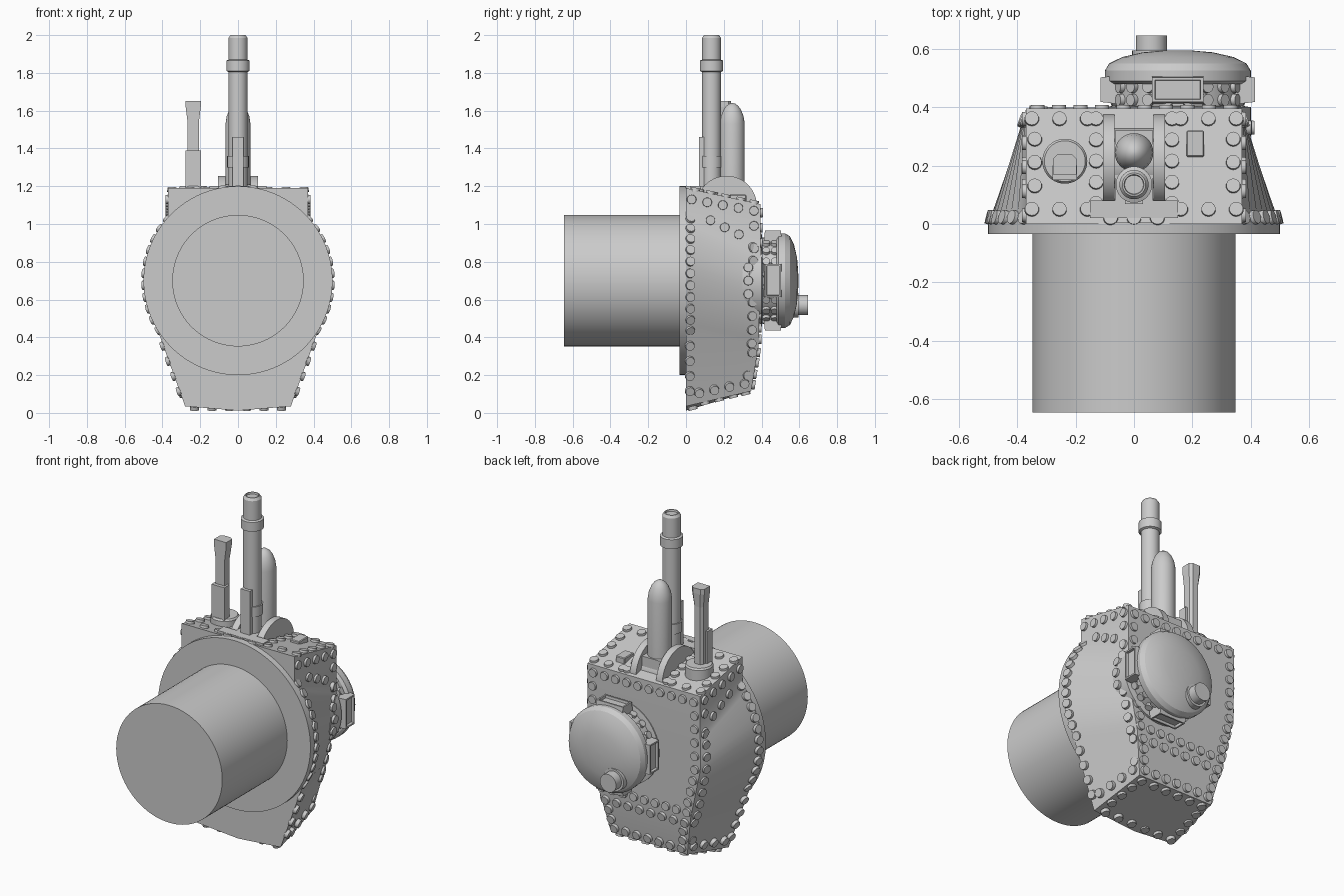
import bpy, bmesh, math
from mathutils import Vector, Matrix

if "Cube" in bpy.data.objects:
    bpy.data.objects.remove(bpy.data.objects["Cube"])

paint = bpy.data.materials.new("armour_grey")
paint.use_nodes = True
grey = (0.6, 0.6, 0.6, 1)
paint.diffuse_color = grey
paint.node_tree.nodes["Principled BSDF"].inputs["Base Color"].default_value = grey


def finish(name, bm, smooth=True):
    bmesh.ops.recalc_face_normals(bm, faces=bm.faces)
    mesh = bpy.data.meshes.new(name)
    bm.to_mesh(mesh)
    bm.free()
    mesh.materials.append(paint)
    ob = bpy.data.objects.new(name, mesh)
    bpy.context.collection.objects.link(ob)
    if smooth:
        bpy.ops.object.select_all(action="DESELECT")
        ob.select_set(True)
        bpy.context.view_layer.objects.active = ob
        bpy.ops.object.shade_smooth_by_angle(angle=math.radians(30))
    return ob


def lathe(name, base, axis, profile, sides=48):
    """Revolve (radius, distance along axis) pairs around an axis."""
    bm = bmesh.new()
    turn = Vector(axis).to_track_quat("Z", "Y")
    rings = []
    for r, h in profile:
        rings.append([bm.verts.new(Vector(base) + turn @ Vector(
            (r * math.cos(t), r * math.sin(t), h)))
            for t in (2 * math.pi * i / sides for i in range(sides))])
    for a, b in zip(rings, rings[1:]):
        for i in range(sides):
            j = (i + 1) % sides
            bm.faces.new((a[i], a[j], b[j], b[i]))
    bm.faces.new(rings[0])
    bm.faces.new(rings[-1])
    return finish(name, bm)


def box(name, x, y, z, bevel=0.0):
    bm = bmesh.new()
    bmesh.ops.create_cube(bm, size=1)
    for v in bm.verts:
        v.co = Vector([(lo + hi) / 2 + c * (hi - lo) for c, (lo, hi) in zip(v.co, (x, y, z))])
    if bevel:
        bmesh.ops.bevel(bm, geom=bm.edges[:], offset=bevel, segments=1, affect="EDGES")
    return finish(name, bm, False)


Y, Z, X = (0, 1, 0), (0, 0, 1), (1, 0, 0)
MID = 0.7

# Basket drum and round mounting flange
lathe("basket_drum", (0, -0.645, MID), Y, [(0.348, 0), (0.348, 0.63)], 96)
lathe("mounting_flange", (0, -0.035, MID), Y, [(0.5, 0), (0.5, 0.04)], 96)

# Hull: front outline lofted back to the narrower rear outline
front = [(0.28, 0.035)]
rear = [(0.25, 0.345, 0.115)]
STEPS = 14
for i in range(STEPS + 1):
    f = i / STEPS
    a = math.radians(-32 + 74 * f)
    front.append((0.5 * math.cos(a), MID + 0.5 * math.sin(a)))
    rear.append((0.3 + 0.07 * min(1, f * 1.6), 0.385 + 0.01 * f, 0.36 + 0.5 * f))
front.append((0.37, 1.19))
rear.append((0.37, 0.395, 1.105))

bm = bmesh.new()
cols = []
for s in (-1, 1):
    cols.append(([bm.verts.new((s * x, 0, z)) for x, z in front],
                 [bm.verts.new((s * x, y, z)) for x, y, z in rear]))
(lf, lr), (rf, rr) = cols
for i in range(len(front) - 1):
    for a, b in ((lf, lr), (rf, rr), (lf, rf), (lr, rr)):
        bm.faces.new((a[i], a[i + 1], b[i + 1], b[i]))
bm.faces.new((lf[-1], rf[-1], rr[-1], lr[-1]))
keel = bm.verts.new((0, 0, 0.012))
bm.faces.new((lf[0], keel, rf[0], rr[0], lr[0]))
bm.faces.new((lf[0], rf[0], keel))
finish("turret_hull", bm)

# Rivets
rivets = bmesh.new()


def rivet(p, n, r=0.026, h=0.013):
    n = Vector(n).normalized()
    m = Matrix.Translation(Vector(p) + n * (h / 2 - 0.004)) @ n.to_track_quat("Z", "Y").to_matrix().to_4x4()
    bmesh.ops.create_cone(rivets, cap_ends=True, segments=14, radius1=r, radius2=r * 0.92,
                          depth=h + 0.008, matrix=m)


def row(p, q, count, n, mirror=False):
    p, q, n = Vector(p), Vector(q), Vector(n)
    for i in range(count):
        c = p.lerp(q, i / (count - 1))
        rivet(c, n)
        if mirror:
            rivet((-c.x, c.y, c.z), (-n.x, n.y, n.z))


def roof(x, y):
    return (x, y, 1.19 - 0.215 * y)


roof_n = (0, 0.21, 1)
for y in (0.05, 0.36):
    row(roof(0.16, y), roof(0.35, y), 3, roof_n, True)
row(roof(0.34, 0.13), roof(0.34, 0.29), 3, roof_n, True)
row(roof(0.13, 0.07), roof(0.13, 0.36), 5, roof_n, True)
row(roof(-0.08, 0.02), roof(0.08, 0.02), 3, roof_n)

# Rivets on the rear plate
row((-0.33, 0.395, 1.06), (0.33, 0.395, 1.06), 10, Y)
row((0.335, 0.393, 0.98), (0.335, 0.391, 0.66), 5, Y, True)
row((0.32, 0.39, 0.59), (0.285, 0.386, 0.45), 3, Y, True)
row((-0.28, 0.386, 0.39), (0.28, 0.386, 0.39), 9, Y)
low_n = (0, 1, -0.16)
row((-0.26, 0.381, 0.32), (0.26, 0.381, 0.32), 8, low_n)
row((-0.22, 0.354, 0.15), (0.22, 0.354, 0.15), 7, low_n)
row((0.245, 0.373, 0.265), (0.235, 0.362, 0.205), 2, low_n, True)

# Rivets on the upper flat sides and the lower side edges
row((0.37, 0.03, 1.13), (0.37, 0.36, 1.07), 5, X, True)
row((0.37, 0.13, 1.02), (0.37, 0.28, 0.945), 3, X, True)
row((0.37, 0.36, 0.99), (0.37, 0.36, 0.87), 2, X, True)
row((0.3, 0.07, 0.105), (0.265, 0.31, 0.155), 4, (1, 0.15, -0.3), True)

# Rivets following the front and rear edges of the lofted sides
for s in (-1, 1):
    for k in range(1, 5):
        t = k / 5
        rivet((s * (0.28 + 0.144 * t), 0.02, 0.035 + 0.4 * t), (s, 0.2, -0.35))
    for k in range(11):
        a = math.radians(-32 + 7.3 * k)
        rivet((s * 0.494 * math.cos(a), 0.022, MID + 0.494 * math.sin(a)),
              (s * math.cos(a), 0.25, math.sin(a)))
    for i in range(0, STEPS + 1, 2):
        fx, fz = front[i + 1]
        rx, ry, rz = rear[i + 1]
        t = 0.9
        rivet((s * (fx + (rx - fx) * t), ry * t, fz + (rz - fz) * t), (s, 0.35, -0.08))
    row((s * 0.295, 0.35, 0.32), (s * 0.265, 0.325, 0.2), 2, (s, 0.3, -0.2))

# Rivets round the floor plate
floor_n = (0, 0.25, -1)
row((-0.23, 0.035, 0.028), (0.23, 0.035, 0.028), 6, floor_n)
row((-0.21, 0.315, 0.107), (0.21, 0.315, 0.107), 6, floor_n)
row((0.24, 0.1, 0.056), (0.225, 0.25, 0.092), 3, floor_n, True)

# Cupola on the rear plate: base, ring and domed lid
CX = 0.15
lathe("cupola_base", (CX, 0.3, MID), Y, [(0.25, 0), (0.25, 0.1), (0.22, 0.105)], 64)
lathe("cupola_ring", (CX, 0.39, MID), Y, [(0.215, 0), (0.215, 0.11)], 64)
lathe("cupola_lid", (CX, 0.48, MID), Y,
      [(0.235, 0), (0.25, 0.01), (0.25, 0.045), (0.235, 0.07), (0.19, 0.092),
       (0.12, 0.108), (0.05, 0.114), (0.005, 0.115)], 64)
lathe("lid_vent_collar", (0.06, 0.55, 0.57), Y, [(0.066, 0), (0.066, 0.045)], 32)
lathe("lid_vent", (0.06, 0.55, 0.57), Y, [(0.053, 0), (0.053, 0.096)], 32)
for k in range(20):
    a = 2 * math.pi * (k + 0.5) / 20
    d = Vector((math.cos(a), 0, math.sin(a)))
    for y in (0.425, 0.47):
        rivet(Vector((CX, y, MID)) + d * 0.215, d, 0.022, 0.015)
for dz in (-0.07, 0, 0.07):
    rivet((CX + math.sqrt(0.25 ** 2 - dz * dz), 0.33, MID + dz), (1, 0, dz))
finish("rivets", rivets)

# Vision blocks round the cupola, each with a recessed slit
for k, name in enumerate(("left", "upper", "right", "lower")):
    bm = bmesh.new()
    bmesh.ops.create_cube(bm, size=1)
    for v in bm.verts:
        v.co = Vector((0.23 + v.co.x * 0.07, 0.46 + v.co.y * 0.1, v.co.z * 0.175))
        if v.co.x > 0.23:
            v.co.y += 0.008 if v.co.y < 0.46 else -0.008
    outer = [f for f in bm.faces if f.calc_center_median().x > 0.26]
    bmesh.ops.inset_region(bm, faces=outer, thickness=0.013, depth=0)
    bmesh.ops.inset_region(bm, faces=outer, thickness=0.002, depth=-0.015)
    bm.transform(Matrix.Translation((CX, 0, MID)) @ Matrix.Rotation(-k * math.pi / 2, 4, "Y"))
    finish(name + "_vision_block", bm, False)

# Gun mount: two cheek discs and the drum between them
for s, name in ((-1, "right"), (1, "left")):
    lathe(name + "_mount_cheek", (s * 0.086 - 0.02, 0.215, 1.095), X, [(0.16, 0), (0.16, 0.04)], 64)
lathe("mantlet_drum", (-0.07, 0.215, 1.095), X, [(0.115, 0), (0.115, 0.14)], 48)
box("mantlet_block", (-0.065, 0.065), (0.075, 0.32), (1.08, 1.2))
box("mount_plate", (-0.15, 0.15), (0.02, 0.08), (1.16, 1.2))

# Gun barrel, recoil cylinder and guard
lathe("gun_barrel", (0, 0.135, 1.15), Z,
      [(0.05, 0), (0.05, 0.15), (0.057, 0.15), (0.057, 0.21), (0.05, 0.21), (0.05, 0.655),
       (0.062, 0.66), (0.062, 0.715), (0.05, 0.72), (0.05, 0.835), (0.04, 0.85), (0.034, 0.85), (0.032, 0.84)])
lathe("recoil_cylinder", (0, 0.245, 1.15), Z,
      [(0.066, 0), (0.066, 0.38), (0.06, 0.42), (0.046, 0.455), (0.032, 0.475), (0.014, 0.488), (0.002, 0.49)])
box("barrel_guard", (-0.03, 0.03), (0.068, 0.1), (1.18, 1.46))

# Periscope with flared head, and a roof plate
lathe("periscope_base", (-0.237, 0.215, 1.1), Z, [(0.077, 0), (0.077, 0.09), (0.07, 0.1)], 40)
box("periscope_housing", (-0.279, -0.195), (0.15, 0.2), (1.15, 1.39))
bm = bmesh.new()
levels = []
for z, w in ((1.15, 0.03), (1.54, 0.03), (1.62, 0.04), (1.65, 0.04)):
    back = 0.215 + w * 0.6
    levels.append([bm.verts.new((-0.237 + x * w, y, z)) for x, y in
                   ((-1, 0.17), (1, 0.17), (1, back - 0.015), (0.6, back), (-0.6, back), (-1, back - 0.015))])
for a, b in zip(levels, levels[1:]):
    for i in range(6):
        bm.faces.new((a[i], a[i - 1], b[i - 1], b[i]))
bm.faces.new(levels[0])
bm.faces.new(levels[-1])
finish("periscope_column", bm, False)
box("roof_plate", (0.18, 0.24), (0.23, 0.32), (1.1, 1.155), 0.004)
